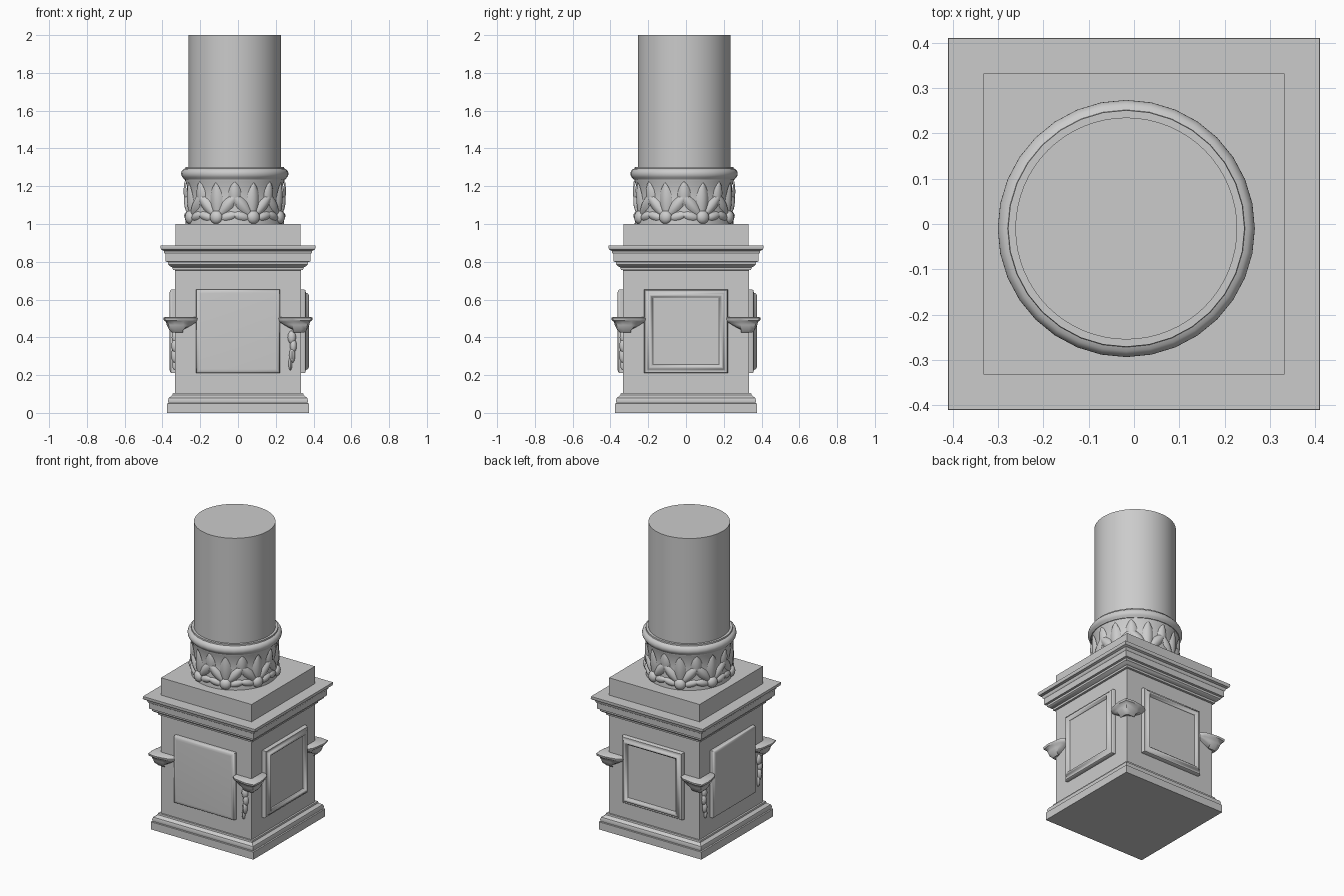
import bpy, bmesh
from math import sin, cos, pi, radians
from mathutils import Matrix, Vector

if "Cube" in bpy.data.objects:
    bpy.data.objects.remove(bpy.data.objects["Cube"])

CX, CY = -0.017, -0.01          # column axis


def finish(bm, name, angle=35):
    bmesh.ops.recalc_face_normals(bm, faces=bm.faces)
    me = bpy.data.meshes.new(name)
    bm.to_mesh(me)
    bm.free()
    ob = bpy.data.objects.new(name, me)
    bpy.context.collection.objects.link(ob)
    bpy.ops.object.select_all(action='DESELECT')
    bpy.context.view_layer.objects.active = ob
    ob.select_set(True)
    bpy.ops.object.shade_smooth_by_angle(angle=radians(angle))
    return ob


def add_loft(bm, rings):
    """Skin closed rings of equal length, capping both ends."""
    loops = [[bm.verts.new(p) for p in r] for r in rings]
    n = len(loops[0])
    for a, b in zip(loops, loops[1:]):
        for i in range(n):
            j = (i + 1) % n
            bm.faces.new((a[i], a[j], b[j], b[i]))
    bm.faces.new(loops[0][::-1])
    bm.faces.new(loops[-1])


def square_stack(name, profile):
    bm = bmesh.new()
    add_loft(bm, [[(-h, -h, z), (h, -h, z), (h, h, z), (-h, h, z)] for h, z in profile])
    return finish(bm, name)


def lathe(name, profile, n):
    bm = bmesh.new()
    add_loft(bm, [[(CX + r * cos(2 * pi * i / n), CY + r * sin(2 * pi * i / n), z)
                   for i in range(n)] for r, z in profile])
    return finish(bm, name)


# Pedestal
square_stack("base_plinth", [(.376, 0), (.376, .05), (.368, .052), (.371, .065),
                             (.366, .08), (.354, .088), (.347, .094), (.345, .104), (.33, .104)])
square_stack("dado", [(.333, .09), (.333, .78)])
square_stack("cornice", [(.333, .755), (.345, .757), (.346, .77), (.358, .775), (.37, .785),
                         (.371, .798), (.383, .801), (.385, .84), (.39, .845), (.393, .858),
                         (.406, .864), (.411, .873), (.41, .885), (.33, .885)])
square_stack("top_block", [(.332, .87), (.332, 1.0)])


# Face panels: each step is (half size, distance from axis)
def panel(name, steps, quarter):
    bm = bmesh.new()
    rot = Matrix.Rotation(quarter * pi / 2, 3, 'Z')
    add_loft(bm, [[rot @ Vector((sx * h, -d, .432 + sz * h))
                   for sx, sz in ((-1, -1), (1, -1), (1, 1), (-1, 1))] for h, d in steps])
    return finish(bm, name, 50)


plain = [(.222, .32), (.222, .348), (.219, .356), (.212, .361), (.2, .362)]
framed = [(.222, .32), (.222, .35), (.217, .357), (.21, .357), (.203, .362), (.2, .371),
          (.192, .375), (.186, .373), (.183, .366), (.178, .364), (.175, .356), (.16, .356)]
panel("front_panel", plain, 0)
panel("left_panel", plain, 3)
panel("right_panel", framed, 1)
panel("back_panel", framed, 2)


# Corner brackets: horned ledges wrapped round each corner, drawn for +x +y
def bracket_ring(tip, out, corner, z, dip):
    half = [(tip, .325, z + dip), (tip + .004, .335 + out * .3, z + dip),
            (tip + .035, .335 + out * .75, z), (.29, .335 + out * .9, z),
            (.335, .335 + out, z)]
    other = [(y, x, h) for x, y, h in half[::-1]]
    return half + [(corner, corner, z)] + other + [(.3, .3, z)]


for k in range(4):
    bm = bmesh.new()
    add_loft(bm, [bracket_ring(.30, .015, .345, .425, .01),
                  bracket_ring(.26, .03, .36, .44, .015),
                  bracket_ring(.225, .042, .367, .465, .012),
                  bracket_ring(.207, .046, .374, .482, .003),
                  bracket_ring(.205, .058, .385, .490, .002),
                  bracket_ring(.205, .06, .388, .503, 0),
                  bracket_ring(.215, .05, .38, .508, 0)])
    bmesh.ops.rotate(bm, cent=(0, 0, 0), matrix=Matrix.Rotation(k * pi / 2, 3, 'Z'), verts=bm.verts)
    finish(bm, f"corner_bracket_{k + 1}", 45)


def blob(bm, matrix, u=12, v=8):
    bmesh.ops.create_uvsphere(bm, u_segments=u, v_segments=v, radius=1, matrix=matrix)


# Hanging tassels below the brackets on the front and left faces
for q, side, name in ((0, 1, "front_tassel"), (3, 1, "left_front_tassel"), (3, -1, "left_back_tassel")):
    bm = bmesh.new()
    for dx, z, w, h, d in ((0, .40, .022, .035, .018), (.008, .355, .018, .035, .02),
                           (.002, .305, .016, .04, .022), (-.008, .26, .01, .035, .016)):
        blob(bm, Matrix.Rotation(q * pi / 2, 4, 'Z')
             @ Matrix.Translation((side * (.285 + dx), -.333, z))
             @ Matrix.Diagonal((w, d, h, 1)))
    finish(bm, name)

# Column
lathe("shaft", [(.245, 1.0), (.245, 2.0)], 64)
lathe("leaf_band_core", [(.262, .995), (.258, 1.05), (.252, 1.13), (.253, 1.2), (.262, 1.225),
                         (.264, 1.238), (.24, 1.238)], 48)
lathe("neck_ring", [(.245, 1.232), (.268, 1.236)] +
      [(.254 + .03 * cos(a), 1.266 + .03 * sin(a)) for a in [radians(d) for d in range(-50, 61, 15)]] +
      [(.262, 1.294), (.261, 1.303), (.244, 1.303)], 32)


# Carved leaves: bent, tapering plates with a raised rib
def leaf(bm, ang, z0, length, width, tilt, curl):
    rows, cols = 8, 6
    grid = []
    for i in range(rows + 1):
        t = i / rows
        w = width * (sin(pi * min(1, .12 + .88 * t)) ** .7 if t < 1 else .02)
        row = []
        for j in range(cols + 1):
            s = 2 * j / cols - 1
            a, b = s * w, t * length
            x, z = a * cos(tilt) + b * sin(tilt), b * cos(tilt) - a * sin(tilt)
            r = .252 + .016 * (1 - s * s) * sin(pi * (.15 + .8 * t)) + curl * t * t
            th = ang + x / .26
            row.append(bm.verts.new((CX + r * cos(th), CY + r * sin(th), z0 + z)))
        grid.append(row)
    for i in range(rows):
        for j in range(cols):
            bm.faces.new((grid[i][j], grid[i][j + 1], grid[i + 1][j + 1], grid[i + 1][j]))


bm = bmesh.new()
N = 8
for k in range(N):
    a = 2 * pi * (k + .5) / N
    leaf(bm, a, 1.05, .17, .036, 0, .012)
    for s in (-1, 1):
        leaf(bm, a + s * .06, 1.05, .15, .03, s * .75, .01)
        leaf(bm, a + s * .08, 1.03, .10, .026, s * 1.35, .008)
    leaf(bm, a + pi / N, 1.10, .125, .035, 0, .012)
finish(bm, "carved_leaves", 60)

# Buds at the foot of the leaves
bm = bmesh.new()
for k in range(N):
    a = 2 * pi * (k + .5) / N
    blob(bm, Matrix.Translation((CX, CY, 1.036)) @ Matrix.Rotation(a, 4, 'Z')
         @ Matrix.Translation((.256, 0, 0)) @ Matrix.Diagonal((.027, .036, .036, 1)))
finish(bm, "leaf_buds", 60)
